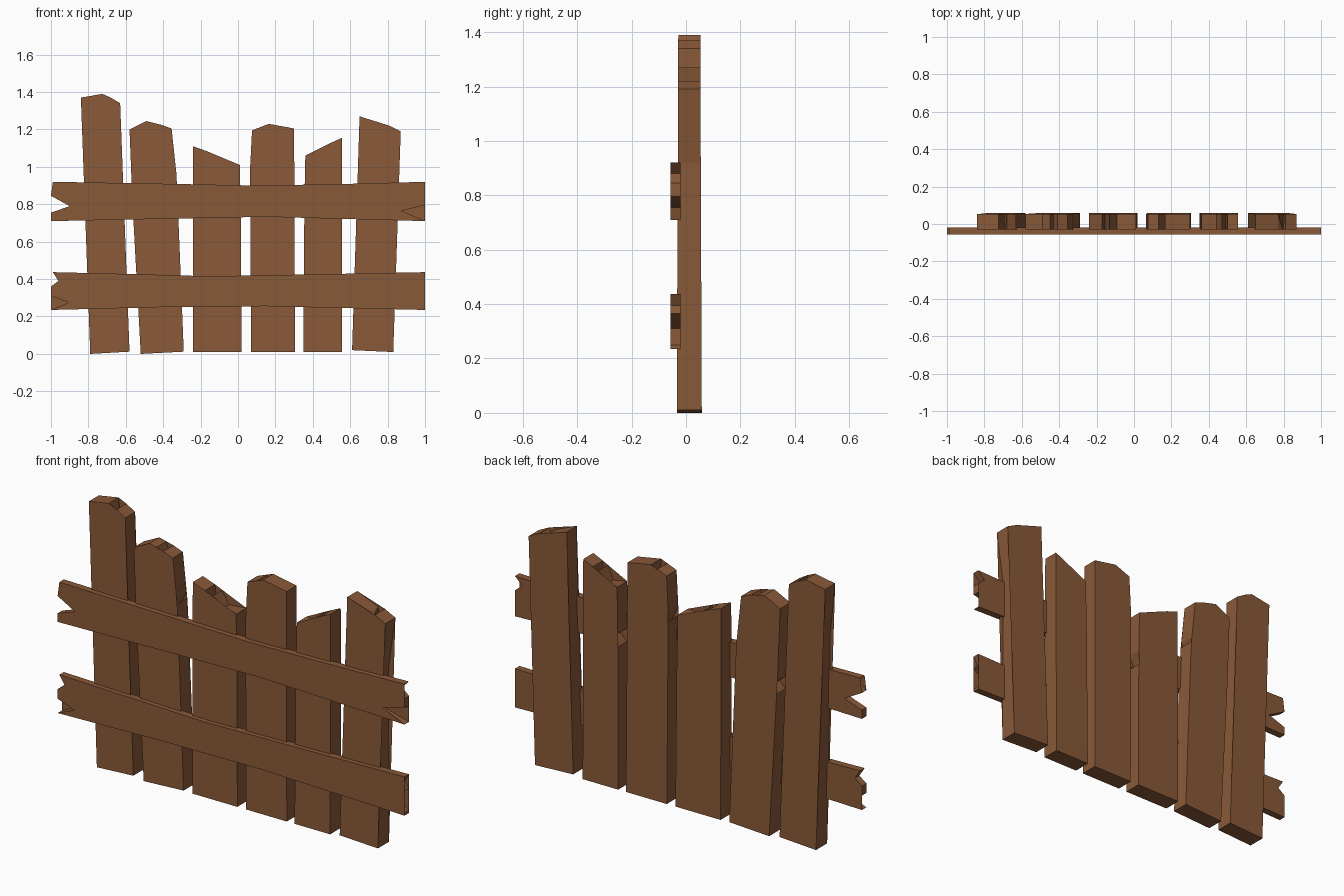
import bpy, bmesh

wood = bpy.data.materials.new("brown_wood")
wood.diffuse_color = (0.25, 0.10, 0.04, 1)


def board(name, outline, y_front, y_back, taper=0.0, back=None):
    """Extrude an x/z outline along y; 'back' moves chosen points on the rear face."""
    bm = bmesh.new()
    rear = [(back or {}).get(i, p) for i, p in enumerate(outline)]
    f = [bm.verts.new((x, y_front + taper * z, z)) for x, z in outline]
    b = [bm.verts.new((x, y_back - taper * z, z)) for x, z in rear]
    bm.faces.new(f)
    bm.faces.new(b[::-1])
    n = len(f)
    for i in range(n):
        j = (i + 1) % n
        bm.faces.new((f[j], f[i], b[i], b[j]))
    # split concave outlines and twisted notch walls cleanly
    bmesh.ops.triangulate(bm, faces=bm.faces[:], ngon_method='EAR_CLIP')
    bmesh.ops.recalc_face_normals(bm, faces=bm.faces[:])
    mesh = bpy.data.meshes.new(name)
    bm.to_mesh(mesh)
    bm.free()
    mesh.materials.append(wood)
    obj = bpy.data.objects.new(name, mesh)
    bpy.context.collection.objects.link(obj)
    return obj


def picket(number, outline, back=None):
    board(f"picket_{number}", outline, -0.034, 0.058, 0.004, back)


# Upright pickets, outlines run anticlockwise from the bottom left
picket(1, [(-.79, 0), (-.58, .012), (-.625, .92), (-.63, 1.34), (-.68, 1.37),
           (-.69, 1.25), (-.725, 1.39), (-.84, 1.37), (-.81, 1.09), (-.81, .92)],
       {5: (-.69, 1.09)})

picket(2, [(-.52, 0), (-.29, .012), (-.325, .88), (-.33, .97), (-.355, .955),
           (-.335, 1.0), (-.355, 1.205), (-.41, 1.225), (-.43, 1.17),
           (-.45, 1.235), (-.49, 1.245), (-.58, 1.2), (-.565, .82),
           (-.525, .785), (-.56, .75)])

picket(3, [(-.24, .01), (.02, .01), (.015, .71), (-.015, .735), (.013, .79),
           (.01, 1.01), (-.09, 1.0), (-.13, 1.065), (-.155, .92),
           (-.17, 1.085), (-.24, 1.11)])

picket(4, [(.07, .01), (.305, .01), (.30, 1.205), (.165, 1.23), (.16, 1.115),
           (.13, 1.215), (.075, 1.195), (.065, 1.0), (.105, .93), (.065, .96)])

picket(5, [(.35, .01), (.555, .01), (.555, 1.155), (.50, 1.13), (.49, .97),
           (.47, 1.115), (.44, 1.045), (.36, 1.06), (.355, .82),
           (.39, .79), (.355, .75)])

picket(6, [(.61, .02), (.83, .01), (.83, .92), (.87, 1.19), (.81, 1.22),
           (.795, 1.195), (.77, 1.22), (.65, 1.27), (.645, .92)],
       {5: (.80, .97)})

# Horizontal rails with splintered ends
board("upper_rail", [(-1, .71), (-.4, .722), (.15, .733), (.5, .725), (1, .71),
                     (.83, .755), (1, .795), (1, .845), (.96, .88), (1, .92),
                     (.55, .908), (.1, .90), (-.25, .907), (-.99, .92),
                     (-.945, .88), (-1, .845), (-.90, .79), (-1, .755)],
      -.057, -.02)

board("lower_rail", [(-1, .235), (-.4, .25), (.15, .255), (.5, .247), (1, .235),
                     (1, .25), (.90, .31), (1, .365), (.975, .395), (1, .437),
                     (.5, .427), (-.15, .415), (-.5, .425), (-.99, .437),
                     (-.96, .39), (-1, .36), (-1, .31), (-.905, .275)],
      -.057, -.02)
